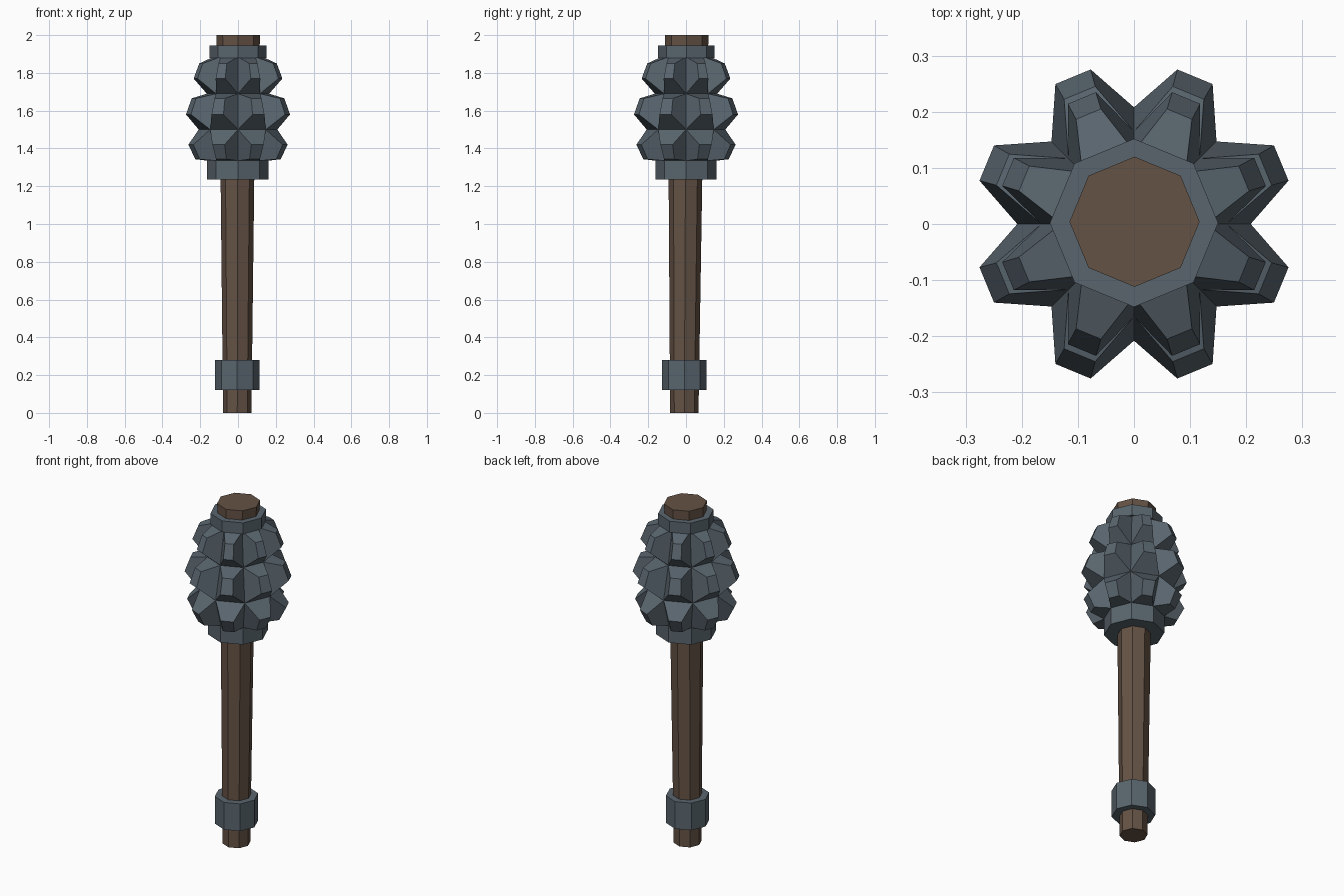
import bpy, bmesh
from math import cos, sin, pi
from mathutils import Vector

if "Cube" in bpy.data.objects:
    bpy.data.objects.remove(bpy.data.objects["Cube"])

N = 8


def material(name, rgb):
    m = bpy.data.materials.new(name)
    m.diffuse_color = (*rgb, 1)
    m.use_nodes = True
    m.node_tree.nodes["Principled BSDF"].inputs["Base Color"].default_value = m.diffuse_color
    return m


WOOD = material("wood", (0.13, 0.085, 0.06))
METAL = material("dark_metal", (0.10, 0.13, 0.155))


def finish(name, bm, mat):
    bmesh.ops.recalc_face_normals(bm, faces=bm.faces[:])
    me = bpy.data.meshes.new(name)
    bm.to_mesh(me)
    bm.free()
    me.materials.append(mat)
    ob = bpy.data.objects.new(name, me)
    bpy.context.collection.objects.link(ob)
    return ob


def ring(bm, r, z, cx=0, cy=0):
    return [bm.verts.new((cx + r * cos(2 * pi * i / N), cy + r * sin(2 * pi * i / N), z))
            for i in range(N)]


def prism(name, levels, mat):
    """Capped octagonal column through (radius, z, cx, cy) levels."""
    bm = bmesh.new()
    rings = [ring(bm, *lv) for lv in levels]
    for a, b in zip(rings, rings[1:]):
        for i in range(N):
            j = (i + 1) % N
            bm.faces.new((a[i], a[j], b[j], b[i]))
    bm.faces.new(rings[0][::-1])
    bm.faces.new(rings[-1])
    return finish(name, bm, mat)


# Tapered, slightly leaning wooden shaft
prism("shaft", [(0.075, 0, -0.004, -0.009), (0.089, 1.23, -0.003, -0.003),
                (0.116, 2.0, 0.001, 0.004)], WOOD)

# Metal bands
prism("grip_band", [(0.117, 0.12, -0.004, -0.009), (0.117, 0.28, -0.004, -0.009)], METAL)
prism("head_lower_band", [(0.162, 1.235, -0.001, 0), (0.162, 1.335, -0.001, 0)], METAL)
prism("head_upper_band", [(0.15, 1.88, 0, 0.002), (0.15, 1.945, 0, 0.002)], METAL)

# Studded head: every barrel panel rises to a blunt tip
bm = bmesh.new()
rings = [ring(bm, r, z) for r, z in ((0.16, 1.335), (0.208, 1.5), (0.165, 1.69), (0.13, 1.885))]
# per tier: lower and upper tip edge as (radius, half width, z)
tips = [((0.232, 0.030, 1.343), (0.270, 0.035, 1.42)),
        ((0.284, 0.034, 1.58), (0.253, 0.030, 1.665)),
        ((0.243, 0.027, 1.77), (0.212, 0.024, 1.85))]
for t, (lo, hi) in enumerate(tips):
    for i in range(N):
        j = (i + 1) % N
        a = 2 * pi * (i + 0.5) / N
        out, side = Vector((cos(a), sin(a), 0)), Vector((-sin(a), cos(a), 0))
        tip = [bm.verts.new(out * r + side * (w * s) + Vector((0, 0, z)))
               for (r, w, z), s in ((lo, -1), (lo, 1), (hi, 1), (hi, -1))]
        base = [rings[t][i], rings[t][j], rings[t + 1][j], rings[t + 1][i]]
        for k in range(4):
            m = (k + 1) % 4
            bm.faces.new((base[k], base[m], tip[m], tip[k]))
        bm.faces.new(tip)
bm.faces.new(rings[0][::-1])
bm.faces.new(rings[-1])
finish("studded_head", bm, METAL)
